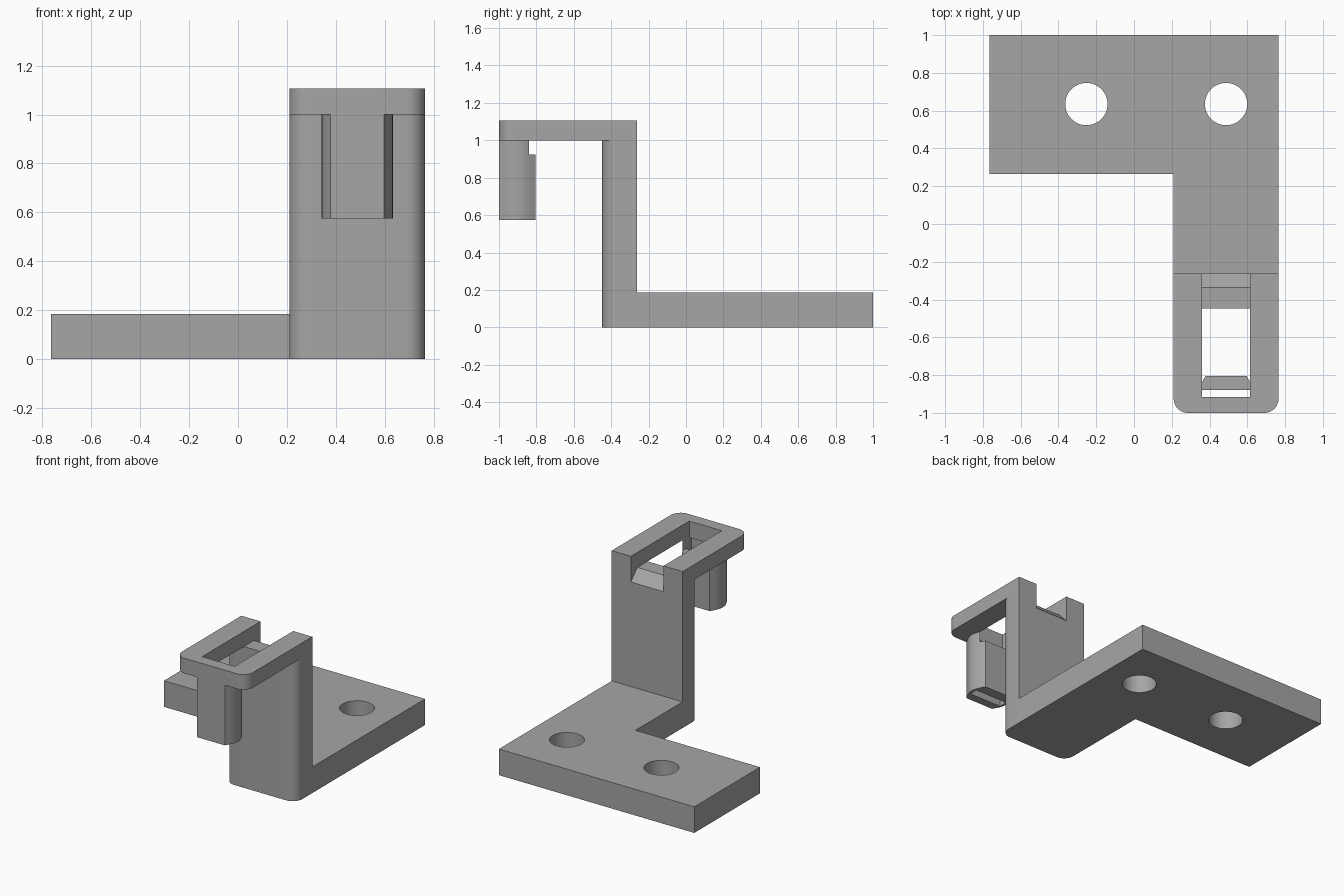
import bpy, bmesh, math

if "Cube" in bpy.data.objects:
    bpy.data.objects.remove(bpy.data.objects["Cube"])

grey = bpy.data.materials.new("mid grey")
grey.diffuse_color = (0.38, 0.38, 0.38, 1)
grey.use_nodes = True
grey.node_tree.nodes["Principled BSDF"].inputs["Base Color"].default_value = grey.diffuse_color


def prism(name, outline, a, b, axis="z"):
    """Extrude a 2D outline from a to b along z (xy outline) or x (yz outline)."""
    place = (lambda p, h: (p[0], p[1], h)) if axis == "z" else (lambda p, h: (h, p[0], p[1]))
    bm = bmesh.new()
    face = bm.faces.new([bm.verts.new(place(p, a)) for p in outline])
    top = bmesh.ops.extrude_face_region(bm, geom=[face])["geom"]
    shift = (0, 0, b - a) if axis == "z" else (b - a, 0, 0)
    bmesh.ops.translate(bm, vec=shift, verts=[v for v in top if isinstance(v, bmesh.types.BMVert)])
    bmesh.ops.recalc_face_normals(bm, faces=bm.faces)
    mesh = bpy.data.meshes.new(name)
    bm.to_mesh(mesh)
    bm.free()
    mesh.materials.append(grey)
    obj = bpy.data.objects.new(name, mesh)
    bpy.context.collection.objects.link(obj)
    return obj


def arc(cx, cy, r, start, end, n=10):
    return [(cx + r * math.cos(math.radians(start + (end - start) * i / n)),
             cy + r * math.sin(math.radians(start + (end - start) * i / n))) for i in range(n + 1)]


def boolean(obj, other, operation):
    mod = obj.modifiers.new(operation.lower(), "BOOLEAN")
    mod.operation, mod.object, mod.solver = operation, other, "EXACT"
    bpy.context.view_layer.objects.active = obj
    bpy.ops.object.modifier_apply(modifier=mod.name)
    bpy.data.objects.remove(other)


L, R, RAD = 0.21, 0.765, 0.075          # arm sides and corner radius
SL, SR, CX = 0.36, 0.615, 0.4875        # slot sides and centre


def front_rounded(y):
    return arc(L + RAD, y + RAD, RAD, 180, 270) + arc(R - RAD, y + RAD, RAD, 270, 360)


# L-shaped foot plate
bracket = prism("bracket", front_rounded(-0.448) + [(R, 1), (-R, 1), (-R, 0.265), (L, 0.265)], 0, 0.185)
# Upright wall
boolean(bracket, prism("wall", front_rounded(-0.448) + [(R, -0.262), (L, -0.262)], 0, 1.05), "UNION")
# Top arm
boolean(bracket, prism("arm", front_rounded(-1) + [(R, -0.262), (L, -0.262)], 1.0, 1.107), "UNION")

# Clip block with sides that bulge outward
side = [(0.109 + 0.037 * math.sin(math.pi * i / 8), -1 + 0.195 * i / 8) for i in range(9)]
outline = [(CX + w, y) for w, y in side] + [(CX - w, y) for w, y in reversed(side)]
boolean(bracket, prism("clip", outline, 0.575, 1.03), "UNION")

# Slot along the arm, sloping down through the back of the wall
slot = [(-0.915, 0.925), (-0.6, 0.925), (-0.6, 1.0), (-0.335, 1.0),
        (-0.262, 0.925), (-0.2, 0.86), (-0.2, 1.2), (-0.915, 1.2)]
boolean(bracket, prism("slot_cutter", slot, SL, SR, "x"), "DIFFERENCE")
# Vertical opening through the clip
boolean(bracket, prism("clip_cutter", [(SL, -0.94), (SR, -0.94), (SR, -0.88), (SL, -0.88)], 0.5, 0.99), "DIFFERENCE")
# Screw holes
for x in (-0.252, CX):
    boolean(bracket, prism("hole_cutter", arc(x, 0.635, 0.112, 0, 360, 48)[:-1], -0.1, 0.3), "DIFFERENCE")

bpy.ops.object.select_all(action="DESELECT")
bracket.select_set(True)
bpy.context.view_layer.objects.active = bracket
bpy.ops.object.shade_smooth_by_angle(angle=math.radians(30))
